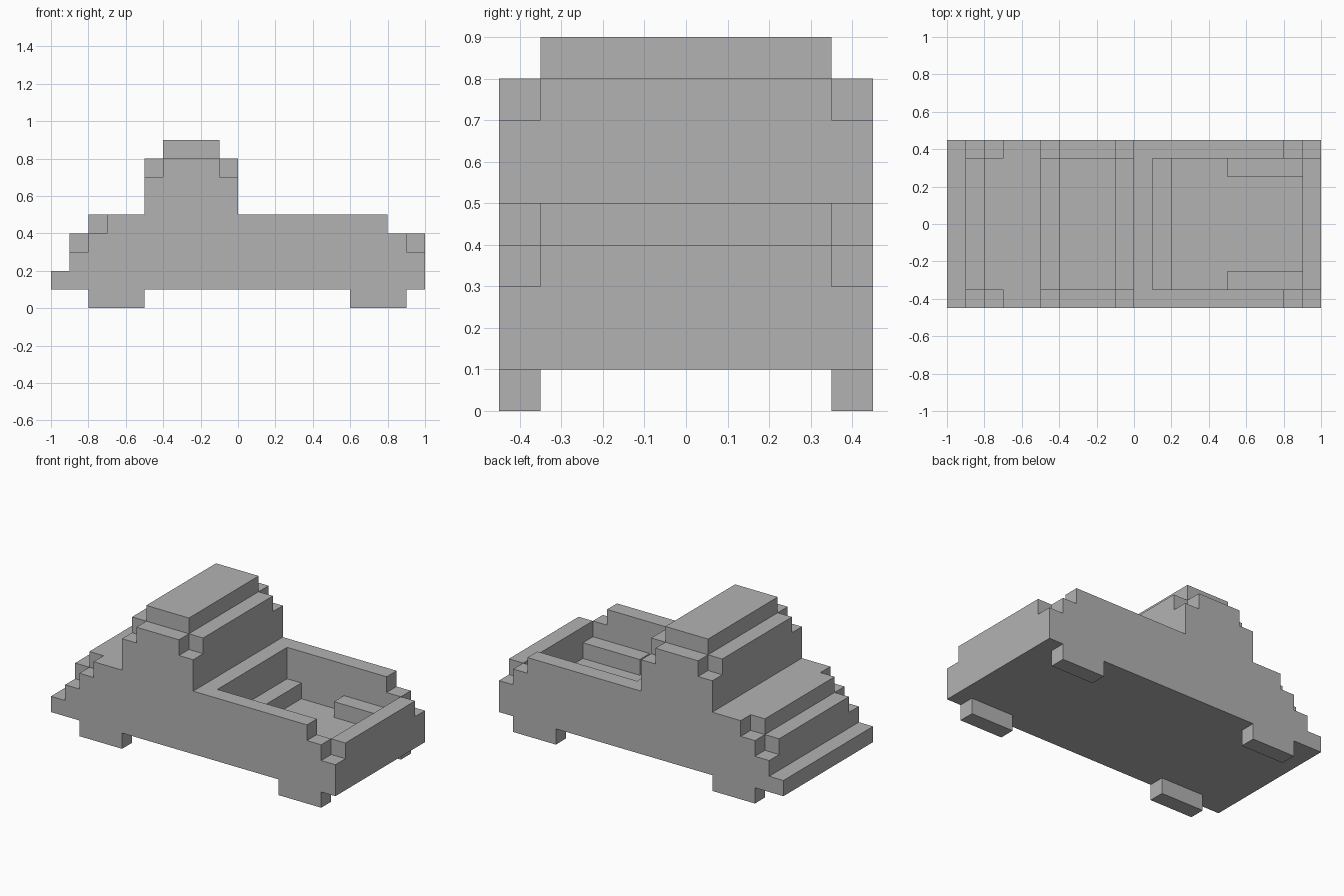
import bpy
import bmesh
from mathutils import Matrix, Vector

cube = bpy.data.objects.get("Cube")
if cube:
    bpy.data.objects.remove(cube, do_unlink=True)

grey = bpy.data.materials.new("plain grey")
grey.use_nodes = True
colour = (0.45, 0.45, 0.45, 1)
grey.diffuse_color = colour
grey.node_tree.nodes["Principled BSDF"].inputs["Base Color"].default_value = colour


def finish(name, bm):
    bmesh.ops.recalc_face_normals(bm, faces=bm.faces)
    mesh = bpy.data.meshes.new(name)
    bm.to_mesh(mesh)
    bm.free()
    mesh.materials.append(grey)
    obj = bpy.data.objects.new(name, mesh)
    bpy.context.collection.objects.link(obj)
    return obj


def box(name, xs, ys, zs):
    """Box between pairs of limits on each axis."""
    lows, highs = zip(xs, ys, zs)
    low, high = Vector(lows), Vector(highs)
    bm = bmesh.new()
    bmesh.ops.create_cube(bm, size=1, matrix=Matrix.Translation((low + high) / 2)
                          @ Matrix.Diagonal((*(high - low), 1)))
    return finish(name, bm)


def stepped_prism(name, steps, half_width, bottom=0.1, start=-1):
    """Staircase profile from (end x, height) steps, extruded across y."""
    points = [(start, bottom)]
    x = start
    for end, height in steps:
        points += [(x, height), (end, height)]
        x = end
    points.append((x, bottom))
    bm = bmesh.new()
    face = bm.faces.new([bm.verts.new((px, -half_width, pz)) for px, pz in points])
    extruded = bmesh.ops.extrude_face_region(bm, geom=[face])["geom"]
    verts = [v for v in extruded if isinstance(v, bmesh.types.BMVert)]
    bmesh.ops.translate(bm, verts=verts, vec=(0, 2 * half_width, 0))
    return finish(name, bm)


def combine(target, helper, operation):
    helper.hide_render = True
    mod = target.modifiers.new(operation.lower(), "BOOLEAN")
    mod.operation = operation
    mod.solver = "EXACT"
    mod.object = helper
    bpy.context.view_layer.objects.active = target
    bpy.ops.object.modifier_apply(modifier=mod.name)
    bpy.data.objects.remove(helper, do_unlink=True)


# Body: full-width lower steps joined with a taller, narrower core
body = stepped_prism("truck_body", [
    (-0.9, 0.2), (-0.8, 0.3), (-0.7, 0.4), (-0.5, 0.5), (-0.4, 0.7), (-0.1, 0.8),
    (0, 0.7), (0.8, 0.5), (0.9, 0.4), (1, 0.3)], 0.45)
core = stepped_prism("core", [
    (-0.9, 0.2), (-0.8, 0.4), (-0.5, 0.5), (-0.4, 0.8), (-0.1, 0.9),
    (0, 0.8), (0.8, 0.5), (1, 0.4)], 0.35)
combine(body, core, "UNION")

# Open cargo bed
combine(body, box("bed_cutter", (0.1, 0.9), (-0.35, 0.35), (0.2, 0.7)), "DIFFERENCE")

# Merge coplanar faces left by the cuts
bm = bmesh.new()
bm.from_mesh(body.data)
bmesh.ops.remove_doubles(bm, verts=bm.verts, dist=0.0001)
bmesh.ops.dissolve_limit(bm, angle_limit=0.01, verts=bm.verts, edges=bm.edges)
bm.to_mesh(body.data)
bm.free()

# Step behind the cab
box("bed_step", (0.1, 0.2), (-0.35, 0.35), (0.2, 0.3))

# Wheel arches in the bed and square wheels, on both sides
for side, sign in (("left", 1), ("right", -1)):
    arch = sorted((sign * 0.25, sign * 0.35))
    tyre = sorted((sign * 0.35, sign * 0.45))
    box(side + "_wheel_arch", (0.5, 0.9), arch, (0.2, 0.3))
    box(side + "_front_wheel", (-0.8, -0.5), tyre, (0, 0.1))
    box(side + "_rear_wheel", (0.6, 0.9), tyre, (0, 0.1))
